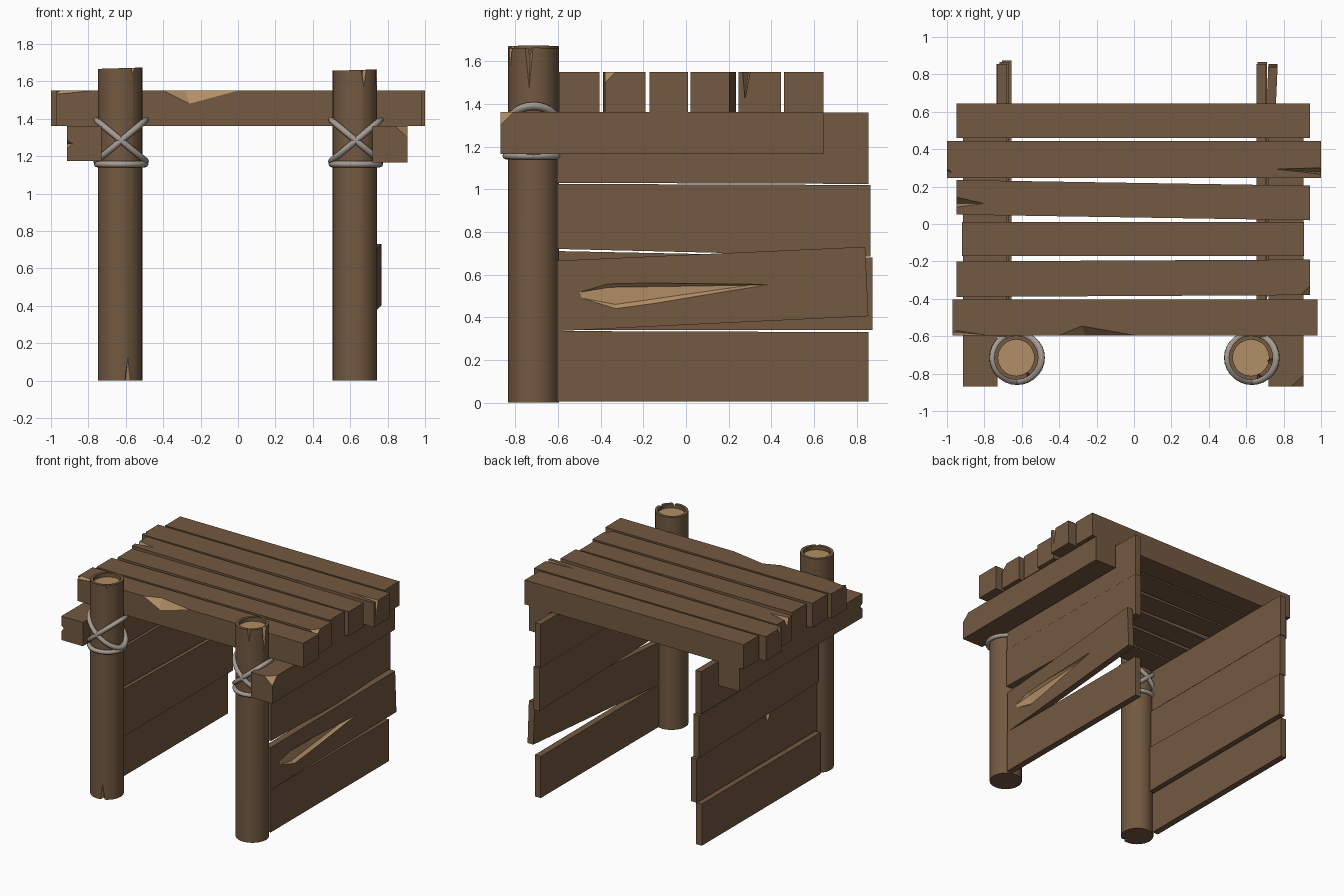
import bpy, bmesh
from math import sin, cos, radians, atan, sqrt
from mathutils import Matrix, Vector

if "Cube" in bpy.data.objects:
    bpy.data.objects.remove(bpy.data.objects["Cube"])


def material(name, color):
    m = bpy.data.materials.new(name)
    m.use_nodes = True
    m.diffuse_color = (*color, 1)
    bsdf = m.node_tree.nodes["Principled BSDF"]
    bsdf.inputs["Base Color"].default_value = (*color, 1)
    bsdf.inputs["Roughness"].default_value = 0.9
    return m


BROWN = material("weathered wood", (0.17, 0.10, 0.052))
LIGHT = material("bare wood", (0.44, 0.27, 0.13))
ROPE = material("grey rope", (0.38, 0.33, 0.29))


def make(name, bm, *mats):
    bmesh.ops.recalc_face_normals(bm, faces=bm.faces)
    me = bpy.data.meshes.new(name)
    bm.to_mesh(me)
    bm.free()
    for m in mats:
        me.materials.append(m)
    ob = bpy.data.objects.new(name, me)
    bpy.context.collection.objects.link(ob)
    return ob


def prism(name, outline, axis, lo, hi, skew=0):
    """Extrude a 2D outline along an axis; skew slides x along y."""
    def place(p, h):
        c = list(p)
        c.insert(axis, h)
        return (c[0] + skew * c[1], c[1], c[2])
    bm = bmesh.new()
    a = [bm.verts.new(place(p, lo)) for p in outline]
    b = [bm.verts.new(place(p, hi)) for p in outline]
    bm.faces.new(a)
    bm.faces.new(b)
    for i in range(len(a)):
        j = (i + 1) % len(a)
        bm.faces.new((a[i], a[j], b[j], b[i]))
    return make(name, bm, BROWN, LIGHT)


def rect(a0, a1, b0, b1):
    return [(a0, b0), (a1, b0), (a1, b1), (a0, b1)]


def chip(ob, *points):
    """Split off the convex hull of the points, leaving bare wood."""
    bm = bmesh.new()
    for p in points:
        bm.verts.new(p)
    bmesh.ops.convex_hull(bm, input=bm.verts)
    cutter = make("chip_cutter", bm, LIGHT)
    mod = ob.modifiers.new("chip", 'BOOLEAN')
    mod.operation, mod.solver, mod.object = 'DIFFERENCE', 'EXACT', cutter
    mod.material_mode = 'TRANSFER'
    graph = bpy.context.evaluated_depsgraph_get()
    mesh = bpy.data.meshes.new_from_object(ob.evaluated_get(graph))
    ob.modifiers.clear()
    ob.data = mesh
    bpy.data.objects.remove(cutter)


# Roof planks: x0, x1, y0, y1, drop of the right end in y
roof = []
for i, (x0, x1, y0, y1, d) in enumerate([
        (-0.97, 0.98, -0.595, -0.405, 0), (-0.95, 0.94, -0.39, -0.2, -0.01),
        (-0.92, 0.91, -0.17, 0.01, 0), (-0.95, 0.94, 0.05, 0.235, 0.03),
        (-1, 1, 0.245, 0.445, 0), (-0.95, 0.94, 0.46, 0.645, 0)]):
    outline = [(x0, y0), (x1, y0 - d), (x1, y1 - d), (x0, y1)]
    roof.append(prism(f"roof_plank_{i + 1}", outline, 2, 1.36, 1.55))

T = 1.55
chip(roof[0], (-0.4, -0.595, T), (0, -0.595, T), (-0.26, -0.595, 1.48),
     (-0.28, -0.545, T), (-0.25, -0.7, 1.65))
chip(roof[0], (-0.78, -0.595, T), (-0.95, -0.57, T), (-0.97, -0.58, 1.535),
     (-0.97, -0.595, 1.53), (-1, -0.65, 1.6))
chip(roof[1], (0.94, -0.33, T), (0.89, -0.38, T), (0.94, -0.38, 1.5), (0.97, -0.41, 1.58))
chip(roof[3], (-0.98, 0.16, 1.57), (-0.98, 0.08, 1.57), (-0.76, 0.11, 1.57),
     (-0.97, 0.11, 1.47))
chip(roof[4], (-1.02, 0.31, 1.6), (-1.02, 0.25, 1.6), (-0.96, 0.28, 1.6), (-1.02, 0.28, 1.4))
chip(roof[4], (0.74, 0.295, 1.56), (1.02, 0.305, 1.57), (1.02, 0.262, 1.57),
     (1.02, 0.275, 1.41))

# Side beams under the roof
left_beam = prism("side_beam_left", rect(0.72, 0.905, -0.87, 0.645), 2, 1.165, 1.361)
right_beam = prism("side_beam_right", rect(-0.915, -0.73, -0.87, 0.645), 2, 1.175, 1.361)
chip(left_beam, (0.84, -0.87, 1.361), (0.905, -0.81, 1.361), (0.905, -0.87, 1.3),
     (0.94, -0.91, 1.4))
chip(right_beam, (-0.94, -0.9, 1.32), (-0.94, -0.9, 1.2), (-0.86, -0.9, 1.265),
     (-0.94, -0.8, 1.265))

# Wall planks: inner x, far end y, bottom front/back, top front/back
F = -0.605
rows = [
    ("left", 0.655, 0.855, 0.005, 0.005, 0.335, 0.33),
    ("left", 0.66, 0.865, 0.72, 0.685, 1.025, 1.02),
    ("left", 0.655, 0.855, 1.03, 1.025, 1.36, 1.36),
    ("right", -0.735, 0.855, 0.005, 0.005, 0.33, 0.33),
    ("right", -0.705, 0.875, 0.34, 0.34, 0.71, 0.68),
    ("right", -0.72, 0.865, 0.72, 0.69, 1.02, 1.02),
    ("right", -0.73, 0.855, 1.03, 1.03, 1.36, 1.36)]
for i, (side, x, end, b0, b1, t0, t1) in enumerate(rows):
    outline = [(F, b0), (end, b1), (end, t1), (F, t0)]
    wall = prism(f"wall_plank_{side}_{i + 1}", outline, 0, x, x + 0.05)
    if i == 4:
        chip(wall, (-0.72, -0.06, 0.72), (-0.72, 0.06, 0.72), (-0.72, 0, 0.6), (-0.67, 0, 0.72))

# Loose, splintered wall plank
loose = prism("loose_wall_plank", [(F, 0.335), (0.855, 0.405), (0.84, 0.73), (F, 0.665)],
              0, 0.68, 0.73, 0.045)
splinter = [(-0.57, 0.505), (-0.37, 0.565), (0.43, 0.555), (-0.33, 0.43)]
chip(loose, *[(0.74 + 0.045 * y, y, z) for y, z in splinter],
     (0.695, -0.36, 0.54), (0.695, -0.33, 0.46), (0.72, 0.3, 0.55))

# Posts with a hollow rim, and their rope lashings
PY, R = -0.715, 0.119


def notch(post, x, angle, half, rim_z, tip_z):
    """Wedge-shaped split running from a post end to a point."""
    def at(deg, r, z):
        return (x + r * cos(radians(deg)), PY + r * sin(radians(deg)), z)
    chip(post, at(angle - half, 0.15, rim_z), at(angle + half, 0.15, rim_z),
         at(angle, 0.08, rim_z), at(angle, 0.13, tip_z))


def rope(name, x, z, slope):
    bpy.ops.mesh.primitive_torus_add(major_segments=28, minor_segments=8,
                                     major_radius=0.129, minor_radius=0.017)
    ob = bpy.context.object
    ob.name = name
    stretch = Matrix.Diagonal((sqrt(1 + slope ** 2), 1, 1, 1))
    ob.data.transform(Matrix.Translation((x, PY, z))
                      @ Matrix.Rotation(-atan(slope), 4, 'Y') @ stretch)
    ob.data.materials.append(ROPE)
    bpy.ops.object.shade_smooth()


for side, x, top in (("left", 0.625, 1.66), ("right", -0.63, 1.67)):
    bm = bmesh.new()
    bmesh.ops.create_cone(bm, cap_ends=True, segments=20, radius1=R, radius2=R, depth=top,
                          matrix=Matrix.Translation((x, PY, top / 2)))
    cap = max(bm.faces, key=lambda f: f.calc_center_median().z)
    bmesh.ops.inset_individual(bm, faces=[cap], thickness=0.022)
    heart = bmesh.ops.extrude_discrete_faces(bm, faces=[cap])["faces"][0]
    ring = list(heart.verts)
    bmesh.ops.translate(bm, verts=ring, vec=(0, 0, -0.03))
    heart.material_index = 1
    for v in bm.verts:
        if v.co.z > 1:
            v.co.z += 0.03 * (v.co.x - x)
    bmesh.ops.remove_doubles(bm, verts=bm.verts, dist=0.0001)
    post = make(f"post_{side}", bm, BROWN, LIGHT)
    if side == "left":
        notch(post, x, -66, 13, 1.69, 1.53)
        notch(post, x, -10, 14, 1.69, 1.4)
    else:
        notch(post, x, -55, 14, 1.7, 1.62)
        notch(post, x, -70, 12, -0.01, 0.16)
    bpy.ops.object.select_all(action='DESELECT')
    post.select_set(True)
    bpy.context.view_layer.objects.active = post
    bpy.ops.object.shade_smooth_by_angle(angle=radians(25))
    rope(f"rope_ring_{side}", x + 0.005, 1.157, 0)
    rope(f"rope_cross_a_{side}", x + 0.005, 1.283, 0.83)
    rope(f"rope_cross_b_{side}", x + 0.005, 1.283, -0.83)
